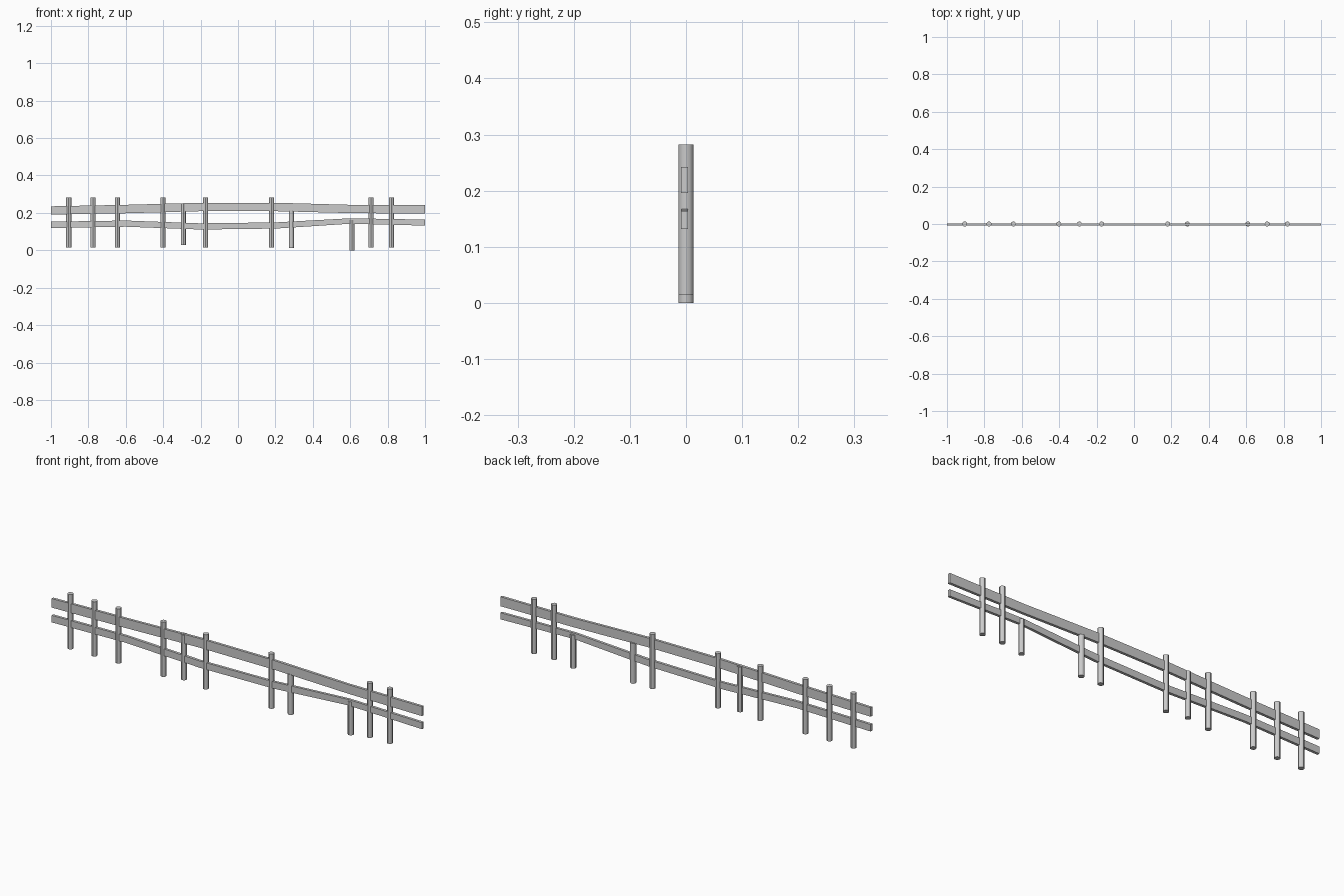
import bpy, bmesh

if "Cube" in bpy.data.objects:
    bpy.data.objects.remove(bpy.data.objects["Cube"])

R = 0.0135               # post radius
Y0, Y1 = -0.009, 0.004   # rail front and back faces


def post(name, x, z0, z1):
    bpy.ops.mesh.primitive_cylinder_add(vertices=12, radius=R, depth=z1 - z0,
                                        location=(x, 0, (z0 + z1) / 2))
    ob = bpy.context.object
    ob.name = name
    bpy.ops.object.shade_smooth_by_angle()


def rail(name, stations):
    """Sweep a rectangular section through (x, bottom, top) stations."""
    bm = bmesh.new()
    rings = [[bm.verts.new((x, y, z)) for y, z in
              ((Y0, b), (Y1, b), (Y1, t), (Y0, t))] for x, b, t in stations]
    for a, b in zip(rings, rings[1:]):
        for i in range(4):
            j = (i + 1) % 4
            bm.faces.new((a[i], a[j], b[j], b[i]))
    bm.faces.new(rings[0])
    bm.faces.new(rings[-1])
    bmesh.ops.recalc_face_normals(bm, faces=bm.faces)
    me = bpy.data.meshes.new(name)
    bm.to_mesh(me)
    bm.free()
    bpy.context.collection.objects.link(bpy.data.objects.new(name, me))


# Full-height posts
for i, x in enumerate((-0.905, -0.775, -0.645, -0.402, -0.173,
                       0.180, 0.712, 0.820)):
    post(f"tall_post_{i + 1}", x, 0.015, 0.282)

# Broken, shorter posts
for i, (x, z0, z1) in enumerate(((-0.292, 0.028, 0.248),
                                 (0.285, 0.013, 0.210),
                                 (0.609, 0.0, 0.163))):
    post(f"short_post_{i + 1}", x, z0, z1)

# Two gently bent rails
rail("upper_rail", ((-1, 0.191, 0.235), (-0.6, 0.198, 0.243),
                    (-0.2, 0.209, 0.254), (0.2, 0.209, 0.254),
                    (0.6, 0.199, 0.243), (1, 0.196, 0.242)))
rail("lower_rail", ((-1, 0.119, 0.153), (-0.6, 0.126, 0.159),
                    (-0.2, 0.111, 0.144), (0.2, 0.116, 0.149),
                    (0.6, 0.142, 0.171), (1, 0.132, 0.164)))
